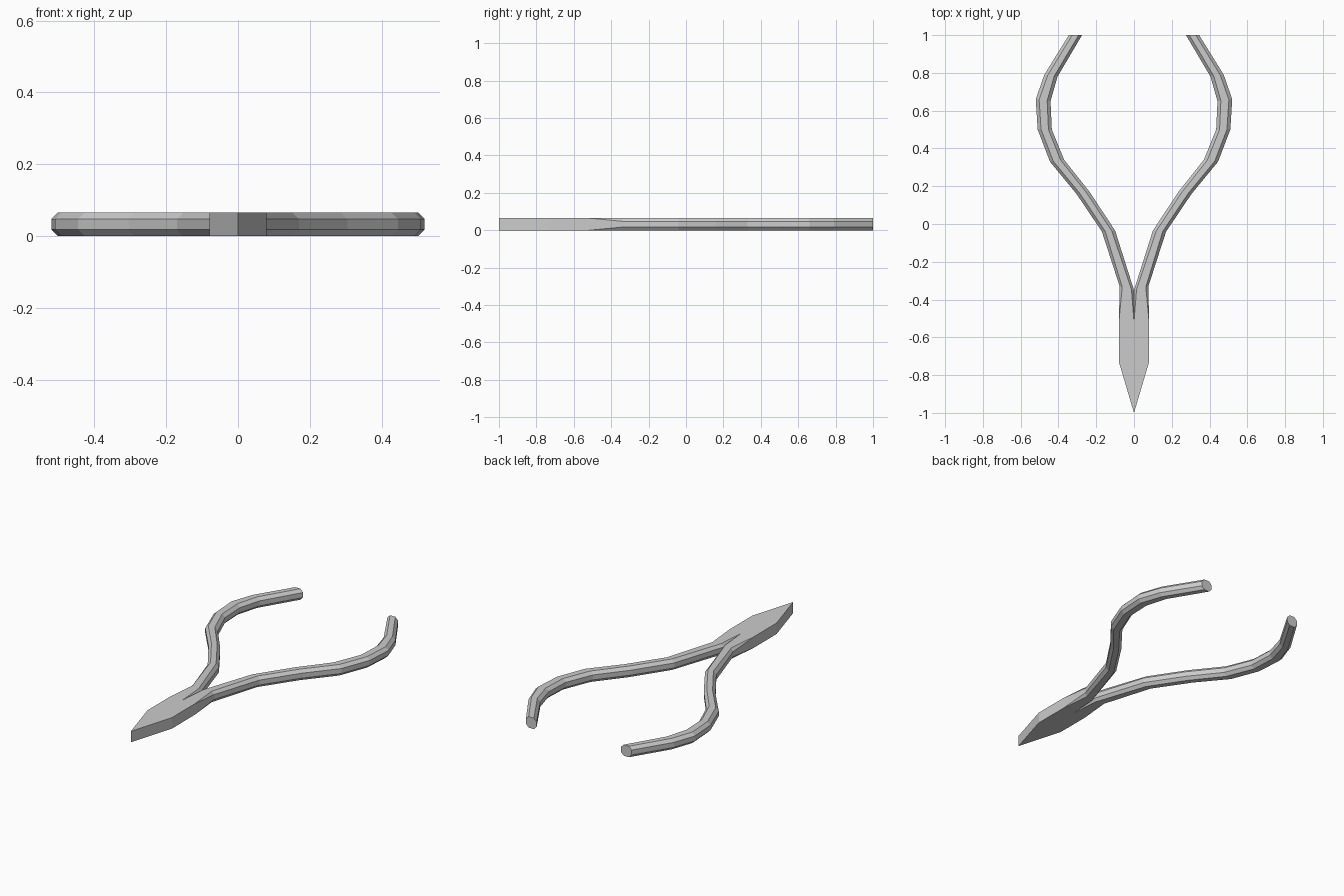
import bpy, bmesh

if "Cube" in bpy.data.objects:
    bpy.data.objects.remove(bpy.data.objects["Cube"])

H = 0.065

# Stations along one half: outer xy, inner xy, chamfer width, chamfer height
stations = [
    ((0.345, 1.0), (0.275, 1.0), 0.018, 0.018),
    ((0.475, 0.79), (0.405, 0.78), 0.018, 0.018),
    ((0.52, 0.66), (0.442, 0.65), 0.018, 0.018),
    ((0.51, 0.50), (0.435, 0.50), 0.018, 0.018),
    ((0.445, 0.33), (0.37, 0.34), 0.018, 0.018),
    ((0.305, 0.16), (0.235, 0.17), 0.018, 0.018),
    ((0.17, -0.04), (0.10, -0.035), 0.018, 0.018),
    ((0.076, -0.33), (0.0, -0.35), 0.014, 0.018),
    ((0.08, -0.52), (0.0, -0.52), 0.0, 0.0),
    ((0.08, -0.73), (0.0, -0.73), 0.0, 0.0),
    ((0.0, -1.0), (0.0, -1.0), 0.0, 0.0),
]


def section(bm, outer, inner, cw, ch):
    """Chamfered rectangle spanning inner to outer edge."""
    dx, dy = outer[0] - inner[0], outer[1] - inner[1]
    length = (dx * dx + dy * dy) ** 0.5
    c = cw / length if length else 0
    ring = [(0, ch), (c, 0), (1 - c, 0), (1, ch),
            (1, H - ch), (1 - c, H), (c, H), (0, H - ch)]
    return [bm.verts.new((inner[0] + t * dx, inner[1] + t * dy, z)) for t, z in ring]


# One handle flowing into half of the pointed jaw
bm = bmesh.new()
rings = [section(bm, *s) for s in stations]
bm.faces.new(rings[0])
for a, b in zip(rings, rings[1:]):
    for i in range(8):
        j = (i + 1) % 8
        bm.faces.new((a[i], a[j], b[j], b[i]))
bmesh.ops.remove_doubles(bm, verts=bm.verts, dist=1e-5)

# Open the centre seam so both halves join
seam = [f for f in bm.faces if all(abs(v.co.x) < 1e-5 for v in f.verts)]
bmesh.ops.delete(bm, geom=seam, context='FACES')
bmesh.ops.recalc_face_normals(bm, faces=bm.faces)
top = max(bm.faces, key=lambda f: f.calc_center_median().z)
if top.normal.z < 0:
    bmesh.ops.reverse_faces(bm, faces=bm.faces)

mesh = bpy.data.meshes.new("plier_body")
bm.to_mesh(mesh)
bm.free()
body = bpy.data.objects.new("plier_body", mesh)
bpy.context.collection.objects.link(body)

# Opposite handle and jaw half
mirror = body.modifiers.new("mirror", 'MIRROR')
mirror.use_clip = True
mirror.merge_threshold = 0.0005
